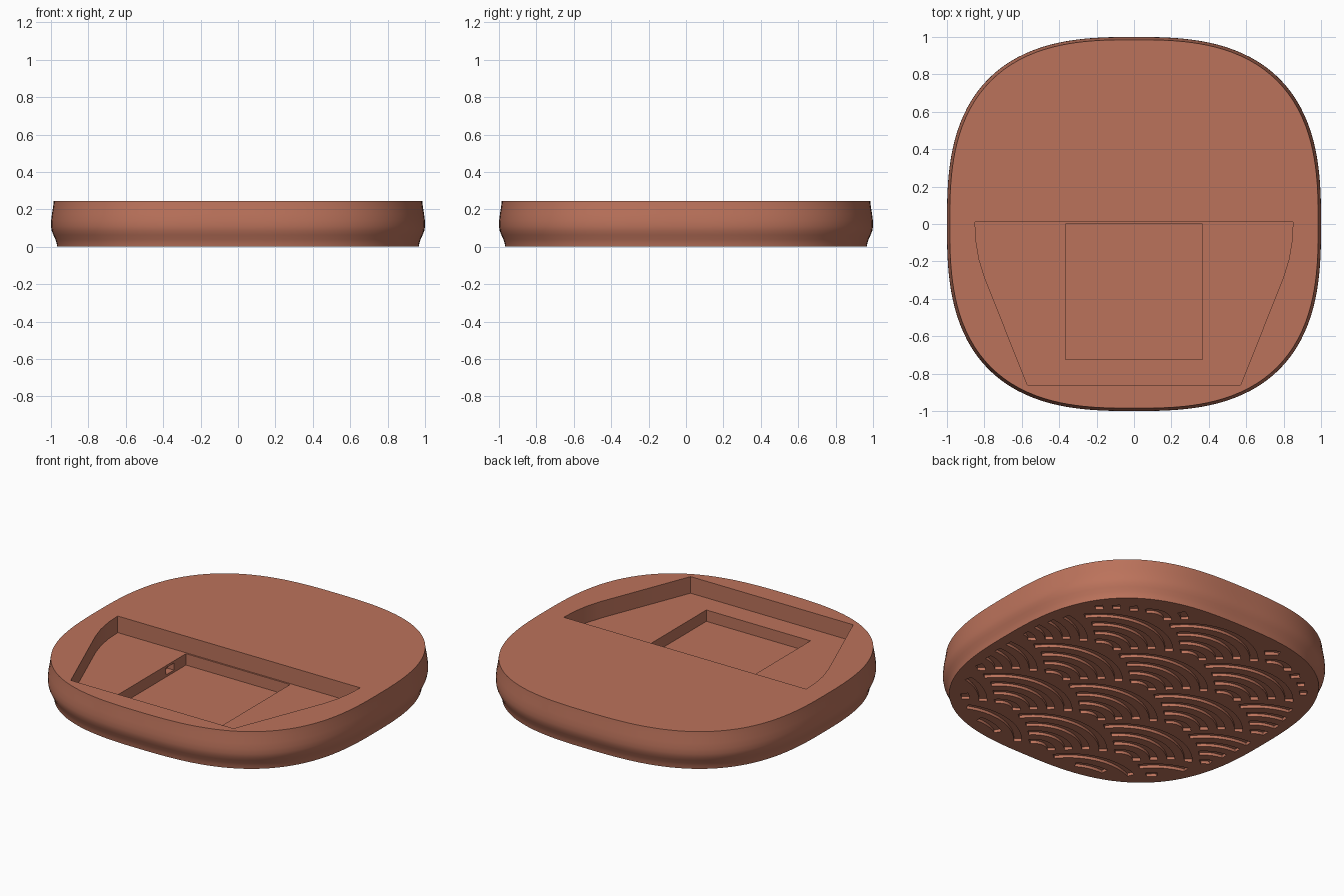
import bpy, bmesh, math
from math import sin, cos, pi

if "Cube" in bpy.data.objects:
    bpy.data.objects.remove(bpy.data.objects["Cube"])

clay = bpy.data.materials.new("terracotta")
clay.use_nodes = True
clay.diffuse_color = (0.50, 0.17, 0.105, 1)
clay.node_tree.nodes["Principled BSDF"].inputs["Base Color"].default_value = (0.50, 0.17, 0.105, 1)

POWER = 2.75        # roundness of the squircle outline
HEIGHT = 0.245


def outline_radius(a):
    return (abs(cos(a)) ** POWER + abs(sin(a)) ** POWER) ** (-1 / POWER)


def finish(bm, name):
    bmesh.ops.recalc_face_normals(bm, faces=bm.faces)
    mesh = bpy.data.meshes.new(name)
    bm.to_mesh(mesh)
    bm.free()
    mesh.materials.append(clay)
    obj = bpy.data.objects.new(name, mesh)
    bpy.context.collection.objects.link(obj)
    return obj


def add_prism(bm, points, z0, z1):
    """Closed prism standing on a 2D outline."""
    low = [bm.verts.new((x, y, z0)) for x, y in points]
    high = [bm.verts.new((x, y, z1)) for x, y in points]
    bm.faces.new(low)
    bm.faces.new(high)
    n = len(points)
    for i in range(n):
        j = (i + 1) % n
        bm.faces.new((low[i], low[j], high[j], high[i]))


def add_arc(bm, cx, cy, r0, r1, angles, z0, z1):
    """Closed curved bar of rectangular section."""
    rows = []
    for a in angles:
        rows.append([bm.verts.new((cx + r * cos(a), cy + r * sin(a), z))
                     for r, z in ((r0, z0), (r1, z0), (r1, z1), (r0, z1))])
    for p, q in zip(rows, rows[1:]):
        for k in range(4):
            m = (k + 1) % 4
            bm.faces.new((p[k], p[m], q[m], q[k]))
    bm.faces.new(rows[0])
    bm.faces.new(rows[-1])


def carve(target, cutter):
    cutter.hide_render = True
    mod = target.modifiers.new("carve", 'BOOLEAN')
    mod.operation = 'DIFFERENCE'
    mod.solver = 'EXACT'
    mod.object = cutter
    bpy.context.view_layer.objects.active = target
    bpy.ops.object.modifier_apply(modifier=mod.name)
    bpy.data.objects.remove(cutter)


# Body: squircle rings following the softly bulging side profile
profile = [(0.967, 0), (0.970, 0.02), (0.977, 0.04), (0.987, 0.063), (0.996, 0.085),
           (1.0, 0.11), (0.999, 0.14), (0.995, 0.175), (0.989, 0.21), (0.985, HEIGHT)]
SIDES = 144
bm = bmesh.new()
rings = []
for scale, z in profile:
    ring = []
    for i in range(SIDES):
        a = 2 * pi * i / SIDES
        r = outline_radius(a) * scale
        ring.append(bm.verts.new((r * cos(a), r * sin(a), z)))
    rings.append(ring)
for lo, hi in zip(rings, rings[1:]):
    for i in range(SIDES):
        j = (i + 1) % SIDES
        bm.faces.new((lo[i], lo[j], hi[j], hi[i]))
bm.faces.new(rings[0])
bm.faces.new(rings[-1])
body = finish(bm, "coaster_body")

# Wide shallow tray in the front half
half = [(0.85, 0.01), (0.845, -0.09), (0.828, -0.19), (0.797, -0.29), (0.57, -0.86)]
tray = half + [(-x, y) for x, y in reversed(half)]
bm = bmesh.new()
add_prism(bm, tray, 0.14, 0.4)
carve(body, finish(bm, "tray_cutter"))

# Deeper square pocket within the tray
bm = bmesh.new()
add_prism(bm, [(-0.365, 0), (0.365, 0), (0.365, -0.725), (-0.365, -0.725)], 0.068, 0.3)
carve(body, finish(bm, "pocket_cutter"))

# Small blind slot in the pocket's right wall
bm = bmesh.new()
add_prism(bm, [(-0.41, -0.12), (-0.3, -0.12), (-0.3, -0.2), (-0.41, -0.2)], 0.082, 0.126)
carve(body, finish(bm, "slot_cutter"))

# Overlapping wave scales engraved in the underside
R = 0.45
centres = []
for row in range(-6, 6):
    for col in range(-3, 4):
        centres.append((col * 2 * R + (row % 2) * R, row * R / 2))
grooves = [(0.18, 0.28), (0.40, 0.50), (0.62, 0.72), (0.84, 0.94)]


def inside(x, y):
    return math.hypot(x, y) < 0.91 * outline_radius(math.atan2(y, x))


def visible(cx, cy, r, a):
    x, y = cx + r * cos(a), cy + r * sin(a)
    if not inside(x, y):
        return False
    return all(oy > cy - 0.01 or math.hypot(x - ox, y - oy) > R * 1.02
               for ox, oy in centres)


bm = bmesh.new()
STEPS = 90
for cx, cy in centres:
    for g0, g1 in grooves:
        run = []
        for i in range(STEPS + 1):
            a = -pi / 2 + 2 * pi * i / STEPS
            if i < STEPS and visible(cx, cy, g0 * R, a) and visible(cx, cy, g1 * R, a):
                run.append(a)
                continue
            if len(run) > 2:
                add_arc(bm, cx, cy, g0 * R, g1 * R, run, -0.05, 0.018)
            run = []
carve(body, finish(bm, "wave_cutter"))

# Smooth side with crisp rims and pocket edges
bpy.ops.object.select_all(action='DESELECT')
body.select_set(True)
bpy.context.view_layer.objects.active = body
bpy.ops.object.shade_smooth_by_angle(angle=math.radians(30))
